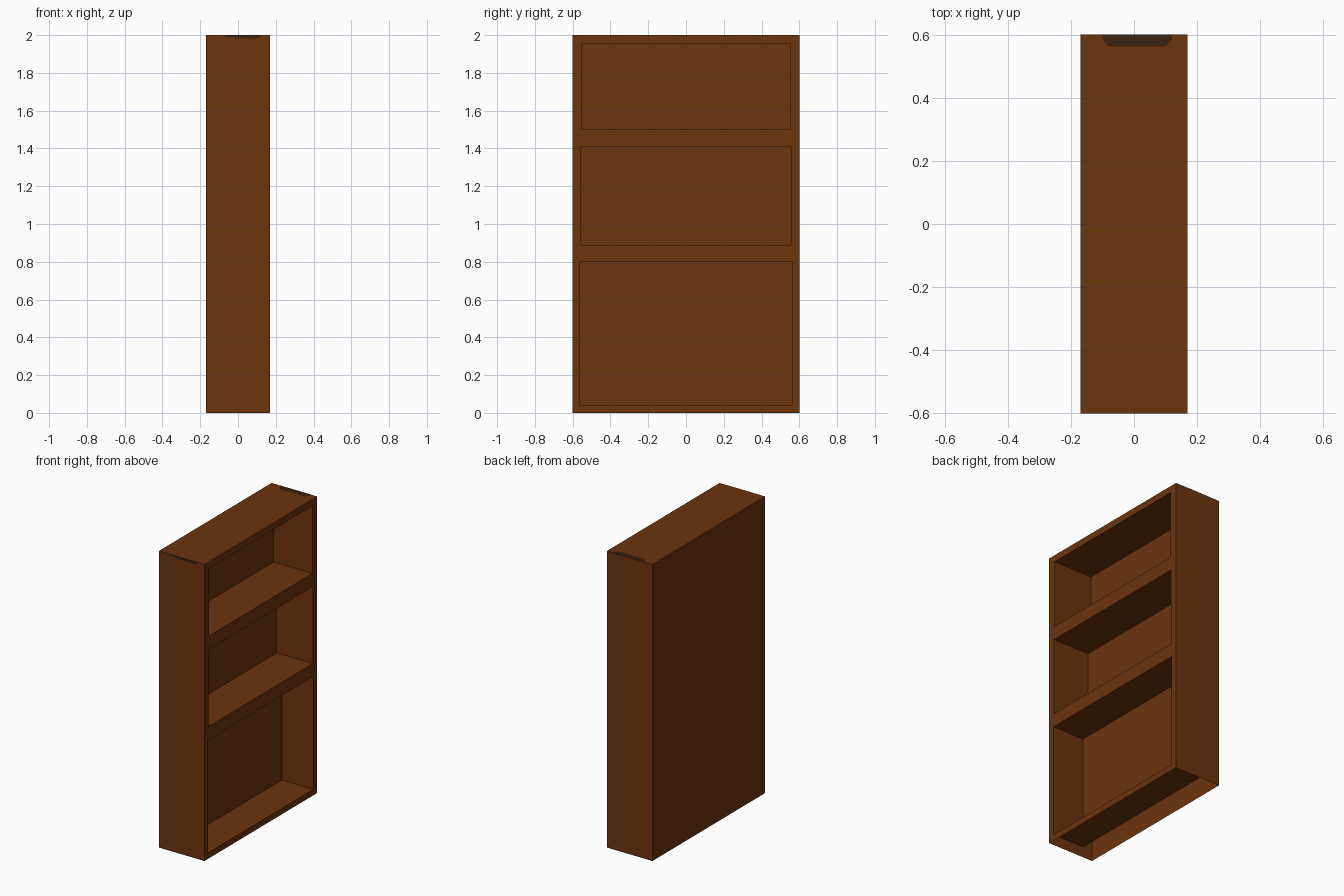
import bpy, bmesh

if "Cube" in bpy.data.objects:
    bpy.data.objects.remove(bpy.data.objects["Cube"])

W, D, H = 0.17, 0.60, 2.0          # half depth (x), half width (y), height


def material(name, rgb):
    m = bpy.data.materials.new(name)
    m.diffuse_color = (*rgb, 1)
    m.use_nodes = True
    m.node_tree.nodes["Principled BSDF"].inputs["Base Color"].default_value = m.diffuse_color
    return m


def finish(name, bm, mat):
    bmesh.ops.remove_doubles(bm, verts=bm.verts, dist=1e-5)
    me = bpy.data.meshes.new(name)
    bm.to_mesh(me)
    bm.free()
    me.materials.append(mat)
    ob = bpy.data.objects.new(name, me)
    bpy.context.collection.objects.link(ob)
    return ob


def ring(x, y, z0, z1):
    # rectangle in the yz plane, counter-clockwise seen from +x
    return [(x, -y, z0), (x, y, z0), (x, y, z1), (x, -y, z1)]


def face(bm, pts):
    return bm.faces.new([bm.verts.new(p) for p in pts])


def bridge(bm, a, b):
    for i in range(4):
        j = (i + 1) % 4
        face(bm, [a[i], a[j], b[j], b[i]])


brown = material("brown wood", (0.150, 0.035, 0.0042))
dark = material("dark wood", (0.045, 0.017, 0.006))

# Carcass: open-bottomed shell with three pockets facing +x
# (section bottom, section top, opening half width, bottom, top, depth)
sections = [
    (0.00, 0.845, 0.56, 0.04, 0.80, 0.235),
    (0.845, 1.455, 0.555, 0.89, 1.41, 0.27),
    (1.455, H, 0.55, 1.50, 1.955, 0.29),
]
bm = bmesh.new()
for s0, s1, y, z0, z1, depth in sections:
    outer, mouth = ring(W, D, s0, s1), ring(W, y, z0, z1)
    back = ring(W - depth, y, z0, z1)
    bridge(bm, outer, mouth)       # face frame
    bridge(bm, mouth, back)        # pocket walls
    face(bm, back)                 # pocket back
    # outer sides and back panel, section by section
    rear = ring(-W, D, s0, s1)
    for i, j in ((1, 2), (3, 0)):
        face(bm, [rear[i], rear[j], outer[j], outer[i]])
    face(bm, rear[::-1])
face(bm, [(-W, -D, H), (W, -D, H), (W, D, H), (-W, D, H)])   # top
finish("bookcase_carcass", bm, brown)


def plate(name, pts, offset):
    bm = bmesh.new()
    f = face(bm, pts)
    r = bmesh.ops.extrude_face_region(bm, geom=[f])
    verts = [v for v in r["geom"] if isinstance(v, bmesh.types.BMVert)]
    bmesh.ops.translate(bm, verts=verts, vec=offset)
    bmesh.ops.recalc_face_normals(bm, faces=bm.faces)
    finish(name, bm, dark)


# Thin dark worn patches at the top edges
top_patch = [(-0.10, 0.60), (-0.10, 0.585), (-0.08, 0.563),
             (0.10, 0.563), (0.12, 0.585), (0.12, 0.60)]
plate("top_edge_patch", [(x, y, H - 0.001) for x, y in top_patch], (0, 0, 0.002))
front_patch = [(-0.07, H), (-0.07, 1.99), (0.04, 1.982), (0.11, 1.982), (0.118, H)]
plate("front_edge_patch", [(x, -D + 0.001, z) for x, z in front_patch], (0, -0.002, 0))
